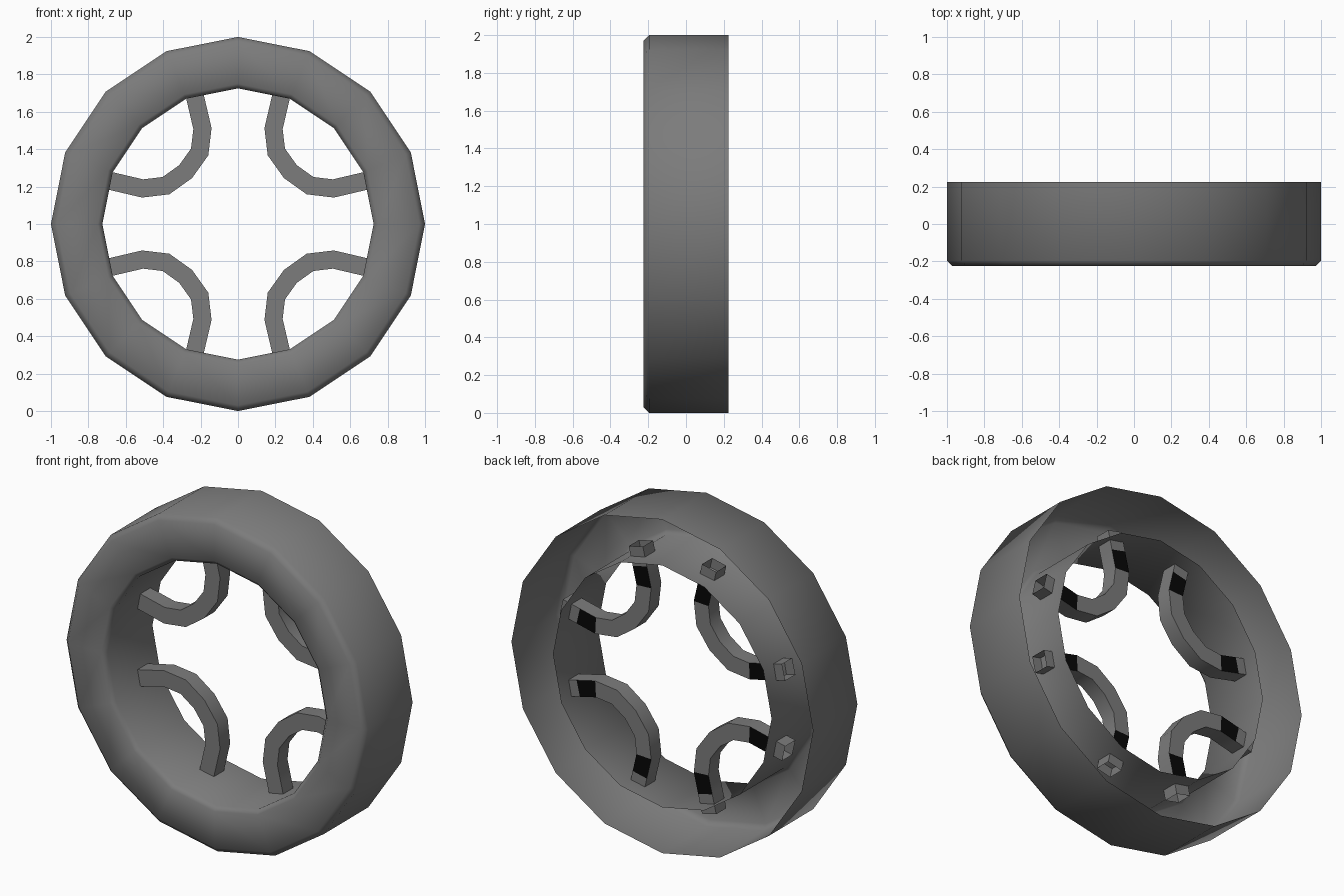
import bpy, bmesh, math
from mathutils import Vector

if "Cube" in bpy.data.objects:
    bpy.data.objects.remove(bpy.data.objects["Cube"])


def make_material(name, v):
    mat = bpy.data.materials.new(name)
    mat.diffuse_color = (v, v, v, 1)
    mat.use_nodes = True
    mat.node_tree.nodes["Principled BSDF"].inputs["Base Color"].default_value = mat.diffuse_color
    return mat


dark_grey = make_material("dark_grey", .2)
black = make_material("black", .002)


def make_object(name, bm, angle, mats):
    bmesh.ops.recalc_face_normals(bm, faces=bm.faces)
    mesh = bpy.data.meshes.new(name)
    bm.to_mesh(mesh)
    bm.free()
    for m in mats:
        mesh.materials.append(m)
    ob = bpy.data.objects.new(name, mesh)
    ob.location = (0, 0, 1)
    bpy.context.collection.objects.link(ob)
    bpy.ops.object.select_all(action='DESELECT')
    ob.select_set(True)
    bpy.context.view_layer.objects.active = ob
    bpy.ops.object.shade_smooth_by_angle(angle=math.radians(angle))
    return ob


# Ring: hollow channel, open at the back, 16 sides (radius, y)
profile = [(1, .225), (1, -.195), (.97, -.225),
           (.75, -.225), (.725, -.2), (.725, .225)]
bm = bmesh.new()
verts = [bm.verts.new((r, y, 0)) for r, y in profile]
edges = [bm.edges.new(pair) for pair in zip(verts, verts[1:])]
bmesh.ops.spin(bm, geom=verts + edges, cent=(0, 0, 0), axis=(0, 1, 0),
               angle=math.tau, steps=16)
bmesh.ops.remove_doubles(bm, verts=bm.verts, dist=.001)
make_object("ring", bm, 50, [dark_grey])

# Curved spokes: square bar swept along an arc, poking through the inner wall
path = [Vector(p) for p in [(.243, .737), (.217, .625), (.19, .51), (.205, .385),
                            (.28, .28), (.385, .205), (.51, .19), (.625, .217),
                            (.737, .243)]]
half, y_mid = .048, .08
dirs = [(q - p).normalized() for p, q in zip(path, path[1:])]
bm = bmesh.new()
loops = []
for p, a, b in zip(path, dirs[:1] + dirs, dirs + dirs[-1:]):
    t = (a + b).normalized()
    side = Vector((-t.y, t.x)) * (half / t.dot(b))  # mitred offset
    loops.append([bm.verts.new((p.x + s * side.x, y_mid + d * half, p.y + s * side.y))
                  for s, d in [(-1, -1), (1, -1), (1, 1), (-1, 1)]])
for i, (l0, l1) in enumerate(zip(loops, loops[1:])):
    for k in range(4):
        n = (k + 1) % 4
        face = bm.faces.new((l0[k], l0[n], l1[n], l1[k]))
        # black patches on the back, near both ends
        face.material_index = int(k == 2 and i in (1, len(path) - 3))
spokes = make_object("curved_spokes", bm, 40, [dark_grey, black])
mirror = spokes.modifiers.new("mirror", 'MIRROR')
mirror.use_axis = (True, False, True)
mirror.use_mirror_merge = False
